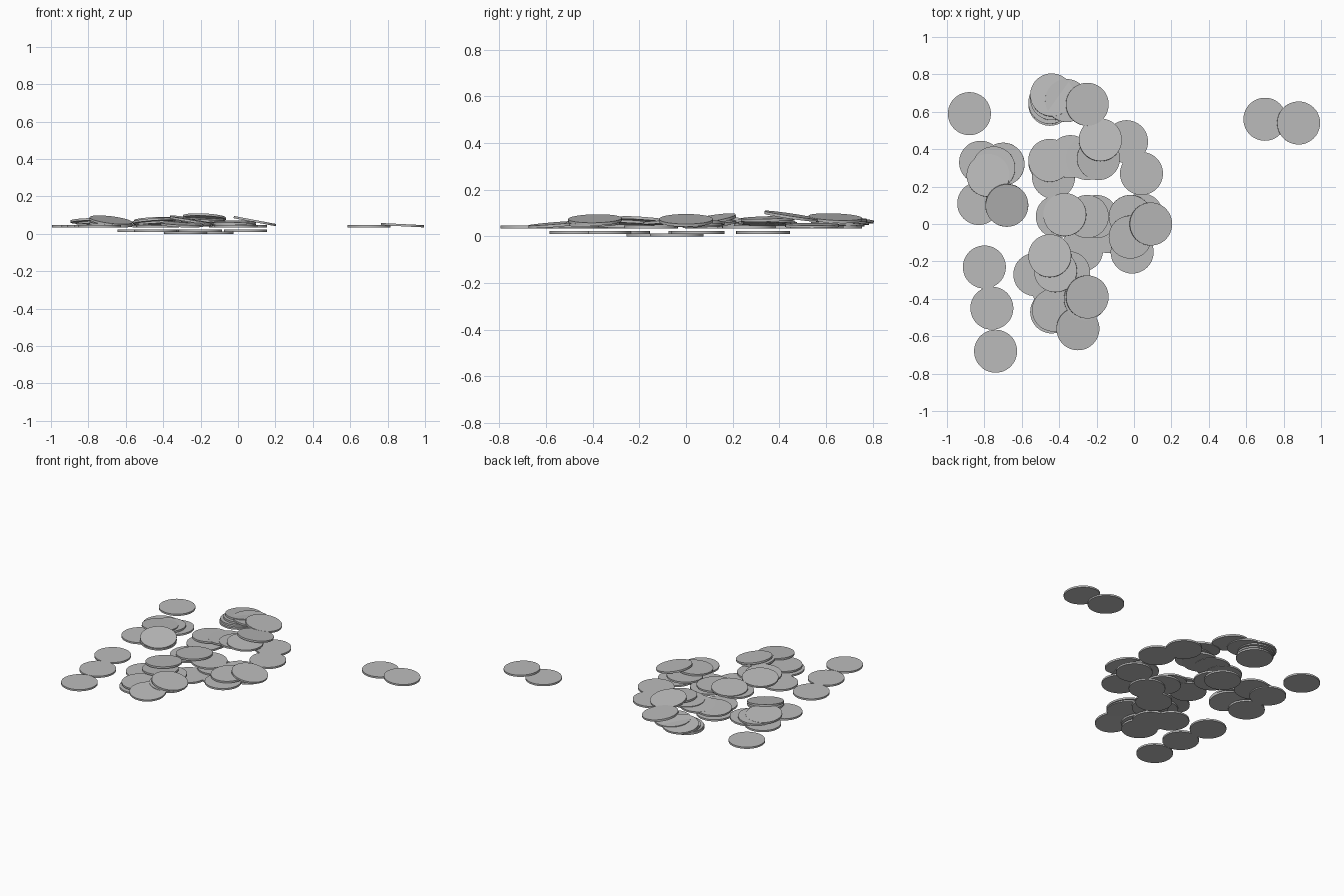
import bpy
from mathutils import Vector

# Remove the default cube only
default_cube = bpy.data.objects.get("Cube")
if default_cube:
    bpy.data.objects.remove(default_cube, do_unlink=True)

RADIUS = 0.115
THICKNESS = 0.012
GROUND = 0.04          # height of the coins lying singly


def make_material(name, colour):
    material = bpy.data.materials.new(name)
    material.use_nodes = True
    material.diffuse_color = colour
    shader = next(node for node in material.node_tree.nodes
                  if node.type == 'BSDF_PRINCIPLED')
    shader.inputs["Base Color"].default_value = colour
    return material


def make_coin_mesh(material):
    """One plain round disc, shared by every coin."""
    bpy.ops.mesh.primitive_cylinder_add(vertices=48, radius=RADIUS, depth=THICKNESS)
    template = bpy.context.object
    bpy.ops.object.shade_smooth_by_angle()
    mesh = template.data
    mesh.name = "coin_disc"
    mesh.materials.append(material)
    bpy.data.objects.remove(template, do_unlink=True)
    return mesh


coin_mesh = make_coin_mesh(make_material("silver grey", (0.5, 0.5, 0.5, 1)))


def place_coin(name, x, y, height, slope_x=0, slope_y=0):
    """Place a coin; the slopes are the rise of its face along x and y."""
    coin = bpy.data.objects.new(name, coin_mesh)
    normal = Vector((-slope_x, -slope_y, 1)).normalized()
    coin.rotation_mode = 'QUATERNION'
    coin.rotation_quaternion = Vector((0, 0, 1)).rotation_difference(normal)
    coin.location = (x, y, height)
    bpy.context.scene.collection.objects.link(coin)


def place_flat(name, height, spots):
    for number, (x, y) in enumerate(spots, 1):
        place_coin(f"{name}_{number}", x / 100, y / 100, height)


def place_heap(name, coins):
    """Rows hold x, y in hundredths, height in thousandths, slopes in percent."""
    for number, (x, y, height, slope_x, slope_y) in enumerate(coins, 1):
        place_coin(f"{name}_{number}", x / 100, y / 100, height / 1000,
                   slope_x / 100, slope_y / 100)


# Coins lying flat on their own
place_flat("single_coin", GROUND, [
    (-88, 59), (70, 56), (-80, -23), (-76, -45), (-74, -68),
    (-82, 33), (-83, 11), (4, 27), (-4, 44), (-1, -15)])

# Lowest coins, beneath the heaps
place_flat("bottom_coin", THICKNESS / 2, [(-28, -14), (-14, -4)])
place_flat("low_coin", 0.016, [
    (-53, -27), (-44, -47), (-45, 33), (4, 5), (-20, 4), (-43, -35)])

# Heaps of overlapping, tilted coins
place_heap("far_coin", [(88, 54, 46, -5, 0)])
place_heap("right_heap_coin", [
    (-70, 32, 48, 5, 0), (-75, 30, 60, 3, -3),
    (-78, 26, 68, 2, -9), (-68, 10, 52, -6, 8), (-68, 10, 69, -12, 17)])
place_heap("back_heap_coin", [
    (-45, 64, 40, 0, 0), (-45, 65, 52, 2, -3), (-44, 67, 62, 3, -6),
    (-44, 69, 72, 4, -10), (-36, 66, 74, -3, -5), (-25, 64, 77, -13, -4)])
place_heap("middle_heap_coin", [
    (-43, 25, 40, 0, 0), (-45, 34, 54, 3, -3), (-34, 36, 58, 4, -3),
    (-25, 35, 64, 2, -2), (-19, 35, 74, -5, 3), (-18, 45, 86, -5, -15)])
place_heap("inner_coin", [
    (-41, 4, 48, 0, 0), (-37, 5, 62, 6, -6), (-25, 4, 48, -3, 0)])
place_heap("left_heap_coin", [
    (-2, 4, 48, 0, 3), (-2, -7, 60, 3, 5), (9, 0, 68, -19, 0)])
place_heap("front_heap_coin", [
    (-35, -26, 44, 0, 0), (-42, -25, 58, 5, -5), (-45, -17, 68, 7, -8),
    (-43, -46, 42, 0, 2), (-30, -56, 50, -4, 8),
    (-26, -40, 56, -8, 2), (-25, -39, 70, -16, 2)])
